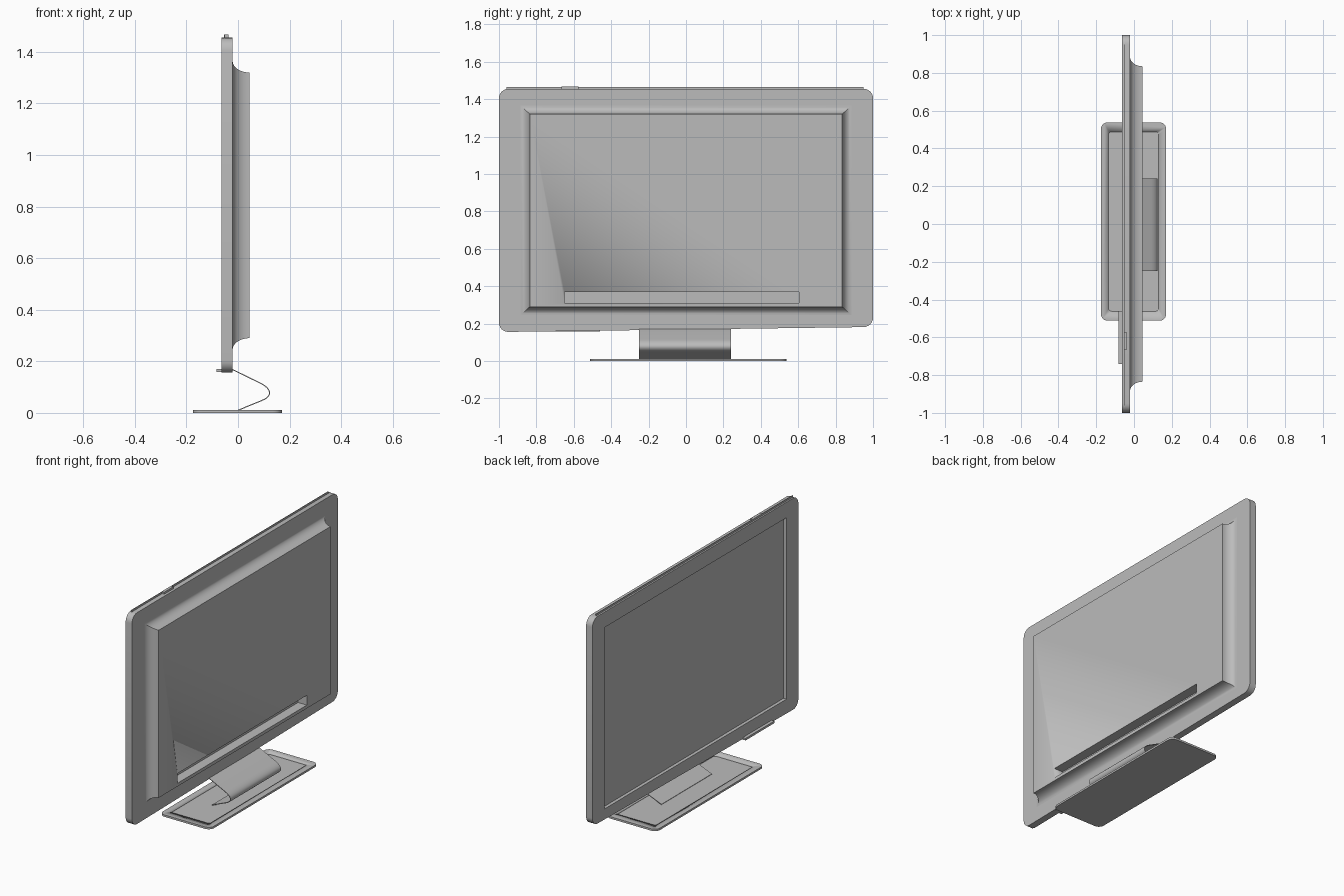
import bpy
import bmesh
import math
from mathutils import Vector

if "Cube" in bpy.data.objects:
    bpy.data.objects.remove(bpy.data.objects["Cube"], do_unlink=True)

grey = bpy.data.materials.new("grey_plastic")
grey.use_nodes = True
colour = (0.5, 0.5, 0.5, 1)
grey.diffuse_color = colour
grey.node_tree.nodes["Principled BSDF"].inputs["Base Color"].default_value = colour


def finish(name, bm, angle=30):
    """Turn a bmesh into a shaded, coloured object."""
    bmesh.ops.recalc_face_normals(bm, faces=bm.faces)
    mesh = bpy.data.meshes.new(name)
    bm.to_mesh(mesh)
    bm.free()
    mesh.materials.append(grey)
    obj = bpy.data.objects.new(name, mesh)
    bpy.context.collection.objects.link(obj)
    activate(obj)
    bpy.ops.object.shade_smooth_by_angle(angle=math.radians(angle))
    return obj


def activate(obj):
    bpy.ops.object.select_all(action='DESELECT')
    obj.select_set(True)
    bpy.context.view_layer.objects.active = obj


def rounded(corners, radius, steps=6):
    """Round the corners of a 2D outline with quadratic arcs."""
    pts = []
    for i, c in enumerate(corners):
        c = Vector(c)
        a = c + (Vector(corners[i - 1]) - c).normalized() * radius
        b = c + (Vector(corners[(i + 1) % len(corners)]) - c).normalized() * radius
        centre = a + b - c
        for k in range(steps + 1):
            t = math.pi / 2 * k / steps
            pts.append(centre + (a - centre) * math.cos(t) + (b - centre) * math.sin(t))
    return pts


def rect(a0, a1, b0, b1):
    return [(a0, b0), (a1, b0), (a1, b1), (a0, b1)]


def loft(name, rings, place):
    """Skin a stack of (height, outline) rings and cap both ends."""
    bm = bmesh.new()
    loops = [[bm.verts.new(place(p[0], p[1], h)) for p in pts] for h, pts in rings]
    n = len(loops[0])
    for low, high in zip(loops, loops[1:]):
        for i in range(n):
            j = (i + 1) % n
            bm.faces.new((low[i], low[j], high[j], high[i]))
    bm.faces.new(loops[0])
    bm.faces.new(loops[-1])
    return finish(name, bm)


def along_x(a, b, h):
    return (h, a, b)


def along_y(a, b, h):
    return (a, h, b)


def along_z(a, b, h):
    return (a, b, h)


def cut(obj, rings, place):
    """Subtract a lofted recess, then discard the cutter."""
    cutter = loft("recess_cutter", rings, place)
    cutter.hide_render = True
    mod = obj.modifiers.new("recess", 'BOOLEAN')
    mod.operation = 'DIFFERENCE'
    mod.solver = 'EXACT'
    mod.object = cutter
    activate(obj)
    bpy.ops.object.modifier_apply(modifier=mod.name)
    bpy.data.objects.remove(cutter, do_unlink=True)


# Display frame with a slightly slanted lower edge and a sunken screen
FRONT, BACK = -0.064, -0.021
outline = rounded([(-1, 0.155), (1, 0.182), (1, 1.455), (-1, 1.455)], 0.05)
frame = loft("display_frame", [(FRONT, outline), (BACK, outline)], along_x)
opening = rect(-0.885, 0.885, 0.245, 1.36)
cut(frame, [(FRONT - 0.05, opening), (FRONT + 0.02, opening)], along_x)

# Rear housing with concave coved sides
rings = []
for k in range(9):
    t = math.pi / 2 * k / 8
    inset = 0.05 * math.sin(t)
    height = BACK + 0.066 * (1 - math.cos(t))
    rings.append((height, rect(-0.885 + inset, 0.885 - inset,
                               0.245 + inset * 0.9, 1.365 - inset * 0.9)))
housing = loft("rear_housing", rings, along_x)

# Long socket recess low on the housing
slot = rect(-0.65, 0.605, 0.31, 0.37)
cut(housing, [(-0.015, slot), (0.1, slot)], along_x)

# Top trim strip, top button and lower control tab
for name, x0, x1, y0, y1, z0, z1 in (
        ("top_strip", -0.054, -0.05, -0.96, 0.95, 1.45, 1.466),
        ("top_button", -0.054, -0.036, -0.665, -0.575, 1.45, 1.467),
        ("control_tab", -0.083, -0.03, -0.74, -0.46, 0.158, 0.171)):
    box = rect(x0, x1, y0, y1)
    loft(name, [(z0, box), (z1, box)], along_z)

# Stand foot with a shallow tray
plate = rounded(rect(-0.175, 0.17, -0.512, 0.538), 0.035)
foot = loft("stand_foot", [(0, plate), (0.012, plate)], along_z)
tray = rounded(rect(-0.135, 0.13, -0.462, 0.488), 0.015, 3)
cut(foot, [(0.006, tray), (0.05, tray)], along_z)

# Neck: a thin sheet folded back in a rounded bend
path = [Vector((-0.025, 0.172))]
bend = [Vector(p) for p in ((0.09, 0.116), (0.14, 0.09), (0.13, 0.06), (0.095, 0.047))]
for k in range(11):
    t = k / 10
    s = 1 - t
    path.append(bend[0] * s**3 + bend[1] * 3 * s * s * t
                + bend[2] * 3 * s * t * t + bend[3] * t**3)
path.append(Vector((0.0, 0.008)))
inner = []
for i, p in enumerate(path):
    d = (path[min(i + 1, len(path) - 1)] - path[max(i - 1, 0)]).normalized()
    inner.append(p + Vector((d.y, -d.x)) * 0.004)
sheet = path + inner[::-1]
loft("stand_neck", [(-0.25, sheet), (0.24, sheet)], along_y)
